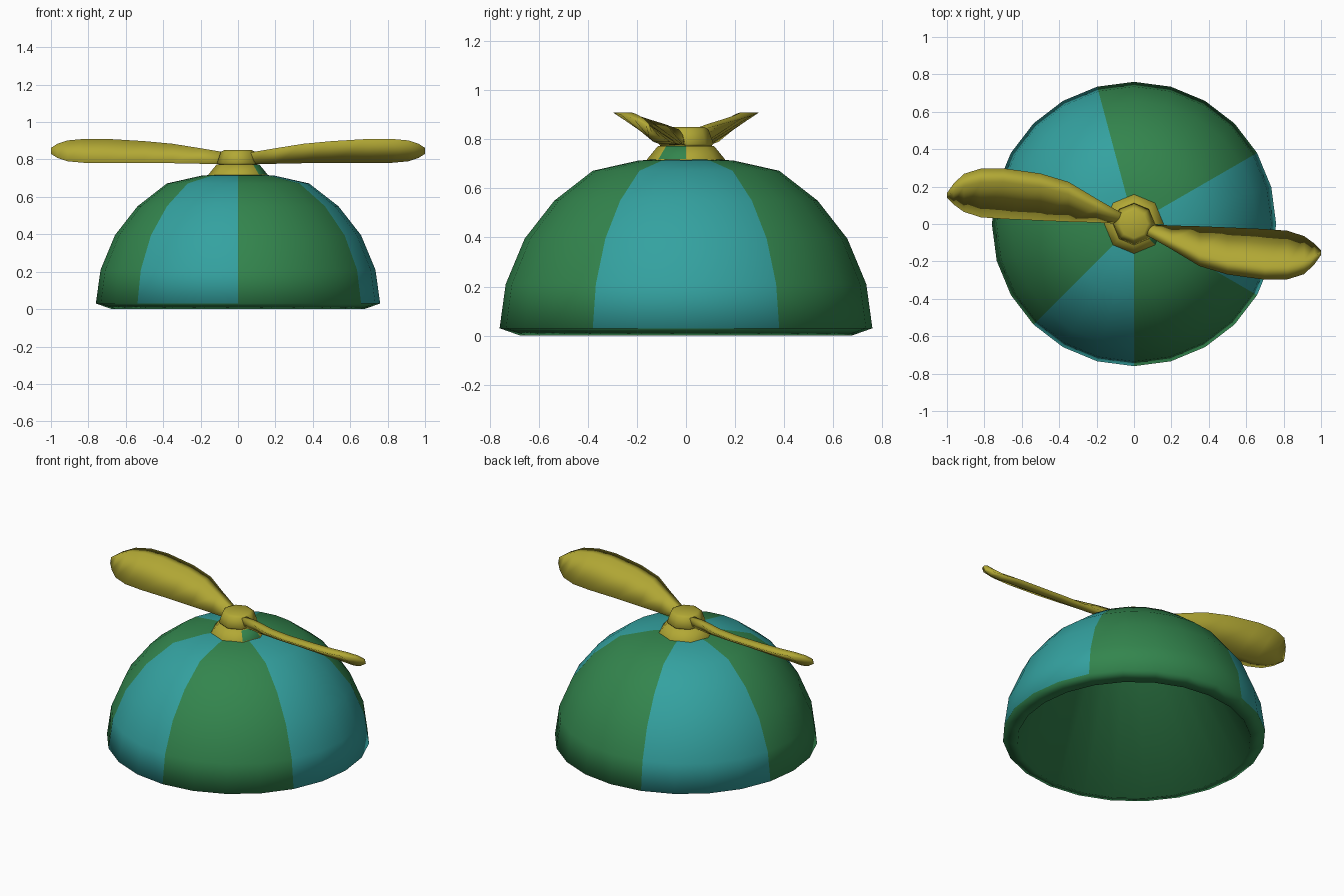
import bpy, bmesh, math

if "Cube" in bpy.data.objects:
    bpy.data.objects.remove(bpy.data.objects["Cube"])


def material(name, rgb):
    m = bpy.data.materials.new(name)
    m.diffuse_color = (*rgb, 1)
    m.use_nodes = True
    m.node_tree.nodes["Principled BSDF"].inputs["Base Color"].default_value = m.diffuse_color
    return m


green = material("green cloth", (0.033, 0.235, 0.075))
teal = material("teal cloth", (0.034, 0.36, 0.352))
gold = material("gold plastic", (0.445, 0.392, 0.035))


def finish(name, bm, mats, angle):
    bmesh.ops.remove_doubles(bm, verts=bm.verts, dist=1e-5)
    bmesh.ops.recalc_face_normals(bm, faces=bm.faces)
    me = bpy.data.meshes.new(name)
    bm.to_mesh(me)
    bm.free()
    ob = bpy.data.objects.new(name, me)
    bpy.context.collection.objects.link(ob)
    for m in mats:
        me.materials.append(m)
    bpy.ops.object.select_all(action='DESELECT')
    ob.select_set(True)
    bpy.context.view_layer.objects.active = ob
    bpy.ops.object.shade_smooth_by_angle(angle=math.radians(angle))
    return ob


def lathe(profile, sides, colour):
    """Revolve (radius, z) points; colour(ring, degrees) gives the material."""
    bm = bmesh.new()
    step = 2 * math.pi / sides
    rings = []
    for r, z in profile:
        if r == 0:
            rings.append([bm.verts.new((0, 0, z))] * sides)
        else:
            rings.append([bm.verts.new((r * math.cos(i * step), r * math.sin(i * step), z))
                          for i in range(sides)])
    for k, (a, b) in enumerate(zip(rings, rings[1:])):
        for i in range(sides):
            j = (i + 1) % sides
            loop = list(dict.fromkeys((a[i], a[j], b[j], b[i])))
            f = bm.faces.new(loop)
            f.material_index = colour(k, math.degrees((i + 0.5) * step))
    return bm


# Cap: outer dome, turned-in rim, and a conical lining with a flat ceiling
outer = [(0, 0.73), (0.197, 0.713), (0.38, 0.672), (0.537, 0.55),
         (0.658, 0.395), (0.735, 0.21), (0.76, 0.03)]
lining = [(0.675, 0.0), (0.372, 0.664), (0, 0.664)]


def panel(ring, deg):
    if ring >= len(outer) - 1:
        return 0
    return int(deg < 30 or deg > 330 or 105 < deg < 165 or 225 < deg < 270)


finish("cap", lathe(outer + lining, 24, panel), [green, teal], 180)

# Hub: flared octagonal base with one green side, and a knob above it
finish("hub_base", lathe([(0, 0.70), (0.16, 0.705), (0.158, 0.72), (0.115, 0.772), (0, 0.772)], 8,
                         lambda k, d: int(k == 2 and d > 315)), [gold, green], 60)
finish("hub_knob", lathe([(0, 0.765), (0.1, 0.768), (0.112, 0.782), (0.092, 0.84), (0.075, 0.85),
                          (0, 0.85)], 8, lambda k, d: 0), [gold], 180)

# Blade stations: distance out, low edge (y, z), high edge (y, z), edge width
stations = [(0.05, 0.000, 0.775, 0.050, 0.835, 0.035),
            (0.20, 0.008, 0.777, 0.135, 0.860, 0.055),
            (0.35, 0.012, 0.780, 0.225, 0.884, 0.068),
            (0.50, 0.018, 0.782, 0.270, 0.898, 0.072),
            (0.70, 0.027, 0.780, 0.298, 0.910, 0.075),
            (0.82, 0.036, 0.782, 0.296, 0.910, 0.075),
            (0.91, 0.065, 0.790, 0.268, 0.902, 0.068),
            (0.965, 0.105, 0.808, 0.215, 0.884, 0.045),
            (1.0, 0.140, 0.830, 0.165, 0.862, 0.015)]


def blade(name, side):
    """A slanted slab whose long edges are cut level."""
    bm = bmesh.new()
    rings = []
    for s, y0, z0, y1, z1, w in stations:
        pts = [(y0, z0), (y0 + w, z0), (y1, z1), (y1 - w, z1)]
        rings.append([bm.verts.new((-s * side, y * side, z)) for y, z in pts])
    for a, b in zip(rings, rings[1:]):
        for i in range(4):
            j = (i + 1) % 4
            bm.faces.new((a[i], a[j], b[j], b[i]))
    bm.faces.new(rings[0])
    bm.faces.new(rings[-1])
    finish(name, bm, [gold], 180)


# Two blades, half a turn apart
blade("left_blade", 1)
blade("right_blade", -1)
